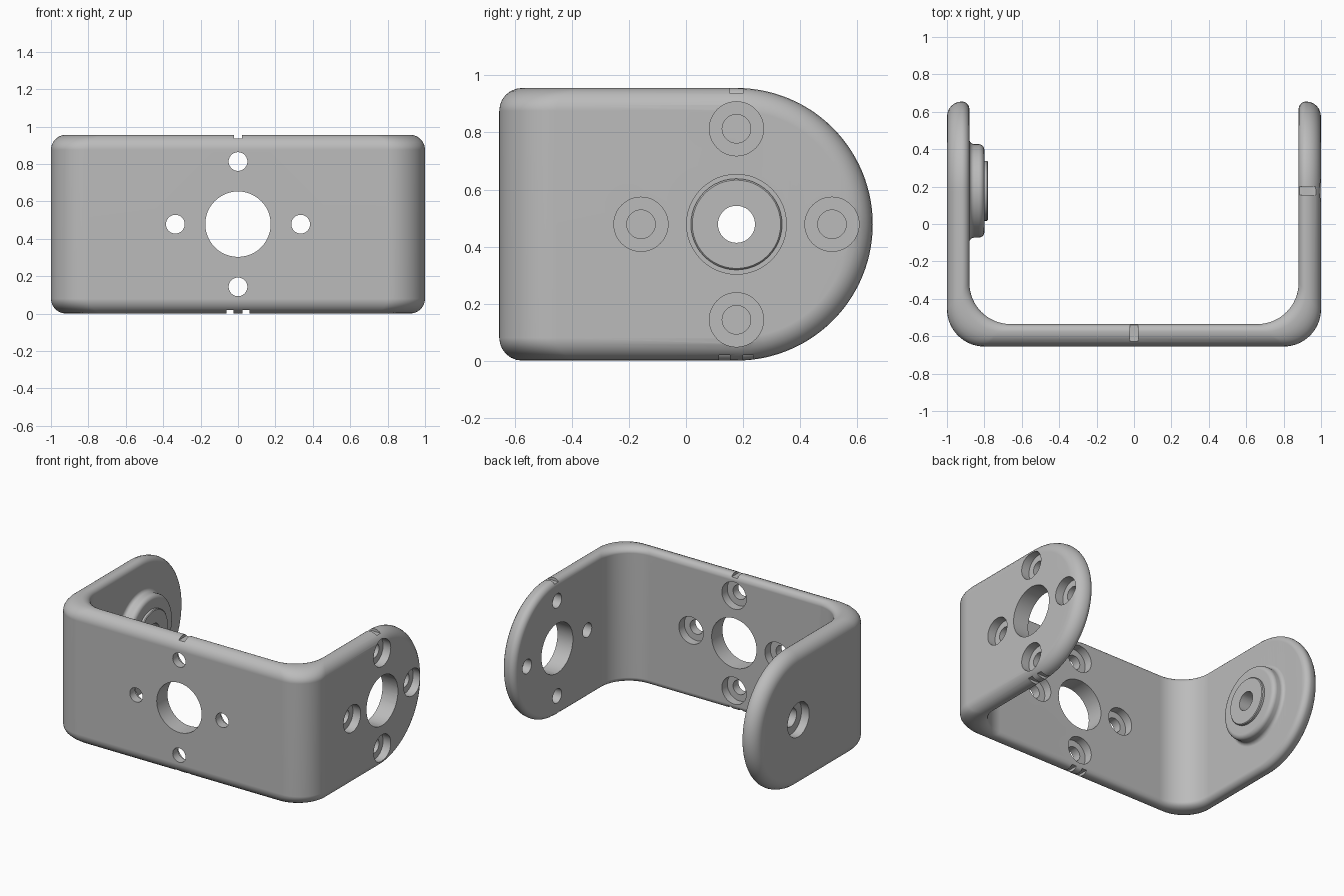
import bpy
import bmesh
from math import sin, cos, pi, radians
from mathutils import Matrix, Vector

cube = bpy.data.objects.get("Cube")
if cube:
    bpy.data.objects.remove(cube, do_unlink=True)

RADIUS = 0.478            # half height, also the radius of the arm ends
MID = RADIUS              # height of all hole centres
ARM_Y = 0.177             # centre of the arm ends
DEPTH = 0.655             # half depth
WALL = 0.12

metal = bpy.data.materials.new("Grey metal")
metal.use_nodes = True
metal.diffuse_color = (0.5, 0.5, 0.5, 1)
metal.node_tree.nodes["Principled BSDF"].inputs["Base Color"].default_value = (0.5, 0.5, 0.5, 1)


def finish(bm, name):
    bmesh.ops.remove_doubles(bm, verts=bm.verts[:], dist=0.0001)
    bmesh.ops.recalc_face_normals(bm, faces=bm.faces[:])
    mesh = bpy.data.meshes.new(name)
    bm.to_mesh(mesh)
    bm.free()
    mesh.materials.append(metal)
    obj = bpy.data.objects.new(name, mesh)
    bpy.context.scene.collection.objects.link(obj)
    return obj


def lathe(bm, profile, origin, direction):
    """Turn a (radius, height) profile around an axis."""
    place = Matrix.Translation(origin) @ Vector(direction).to_track_quat('Z', 'Y').to_matrix().to_4x4()
    verts = [bm.verts.new(place @ Vector((r, 0, h))) for r, h in profile]
    edges = [bm.edges.new(pair) for pair in zip(verts, verts[1:])]
    bmesh.ops.spin(bm, geom=verts + edges, cent=origin, axis=direction,
                   angle=2 * pi, steps=48, use_duplicate=False)


def box(bm, centre, size):
    bmesh.ops.create_cube(bm, size=1, matrix=Matrix.Translation(centre) @ Matrix.Diagonal((*size, 1)))


def boolean(obj, other, operation):
    mod = obj.modifiers.new(operation.title(), 'BOOLEAN')
    mod.operation = operation
    mod.solver = 'EXACT'
    mod.object = other
    bpy.context.view_layer.objects.active = obj
    bpy.ops.object.modifier_apply(modifier=mod.name)
    bpy.data.objects.remove(other, do_unlink=True)


# Wall section: (depth through wall, inset from rim), rounded more outside
rim = [(0.08 * (1 - cos(a)), 0.08 * (1 - sin(a))) for a in (pi / 2 * i / 6 for i in range(7))]
rim += [(WALL - 0.04 * (1 - sin(a)), 0.04 * (1 - cos(a))) for a in (pi / 2 * i / 5 for i in range(6))]
section = [(t, d, 1) for t, d in rim] + [(t, d, -1) for t, d in reversed(rim)]


def tip_station(side, a):
    def ring():
        return [Vector((side * (1 - t), ARM_Y + (RADIUS - d) * sin(a), MID + s * (RADIUS - d) * cos(a)))
                for t, d, s in section]
    return ring()


def bend_station(side, a):
    outer = Vector((0.8 + 0.2 * cos(a), -DEPTH + 0.2 - 0.2 * sin(a), 0))
    inner = Vector((0.66 + 0.22 * cos(a), -DEPTH + WALL + 0.22 - 0.22 * sin(a), 0))
    ring = []
    for t, d, s in section:
        p = outer.lerp(inner, t / WALL)
        ring.append(Vector((side * p.x, p.y, MID + s * (RADIUS - d))))
    return ring


# Bent U-shaped bracket, lofted from one arm tip to the other
half = [(tip_station, pi / 2 * (1 - i / 28)) for i in range(29)]
half += [(bend_station, pi / 2 * i / 16) for i in range(17)]
rings = [f(1, a) for f, a in half] + [f(-1, a) for f, a in reversed(half)]
bm = bmesh.new()
loops = [[bm.verts.new(p) for p in ring] for ring in rings]
for a, b in zip(loops, loops[1:]):
    for i in range(len(a)):
        bm.faces.new((a[i - 1], a[i], b[i], b[i - 1]))
bracket = finish(bm, "bracket")

# Stepped pivot boss inside the right arm, with a fillet at its foot
bm = bmesh.new()
foot = [(0.275 - 0.025 * sin(a), 0.12 + 0.025 * (1 - cos(a))) for a in (pi / 2 * i / 4 for i in range(5))]
shoulder = [(0.22 + 0.03 * cos(a), 0.17 + 0.03 * sin(a)) for a in (pi / 2 * i / 5 for i in range(6))]
lathe(bm, [(0, 0.06), (0.275, 0.06)] + foot + shoulder
      + [(0.16, 0.2), (0.16, 0.215), (0.155, 0.22), (0, 0.22)], (-1, ARM_Y, MID), (1, 0, 0))
boolean(bracket, finish(bm, "pivot_boss"), 'UNION')

# Screw holes with counterbores, large openings and the pivot bore
bm = bmesh.new()
screw = [(0, -0.05), (0.05, -0.05), (0.05, 0.06), (0.095, 0.06), (0.095, 0.2), (0, 0.2)]
opening = [(0, -0.1), (0.175, -0.1), (0.175, 0.25), (0, 0.25)]
for origin, direction, across in (((0, -DEPTH, MID), (0, 1, 0), Vector((1, 0, 0))),
                                  ((1 - WALL, ARM_Y, MID), (1, 0, 0), Vector((0, 1, 0)))):
    lathe(bm, opening, origin, direction)
    for offset in (across, -across, Vector((0, 0, 1)), Vector((0, 0, -1))):
        lathe(bm, screw, Vector(origin) + offset * 0.335, direction)
lathe(bm, [(0, -0.1), (0.12, -0.1), (0.12, 0.06), (0.065, 0.06), (0.065, 0.3), (0, 0.3)],
      (-1, ARM_Y, MID), (1, 0, 0))

# Alignment notches: one on top, a pair underneath, on back plate and left arm
for shift, z in ((0, 2 * RADIUS), (-0.042, 0), (0.042, 0)):
    width = 0.045 if z else 0.037
    box(bm, (shift, -DEPTH + WALL / 2, z), (width, 0.2, 0.04))
    box(bm, (1 - WALL / 2, ARM_Y + shift, z), (0.2, width, 0.04))
boolean(bracket, finish(bm, "cutters"), 'DIFFERENCE')

# Smooth curved faces and keep the cut edges crisp
bpy.ops.object.select_all(action='DESELECT')
bracket.select_set(True)
bpy.context.view_layer.objects.active = bracket
bpy.ops.object.shade_smooth_by_angle(angle=radians(30))
weighted = bracket.modifiers.new("Weighted normals", 'WEIGHTED_NORMAL')
weighted.keep_sharp = True
